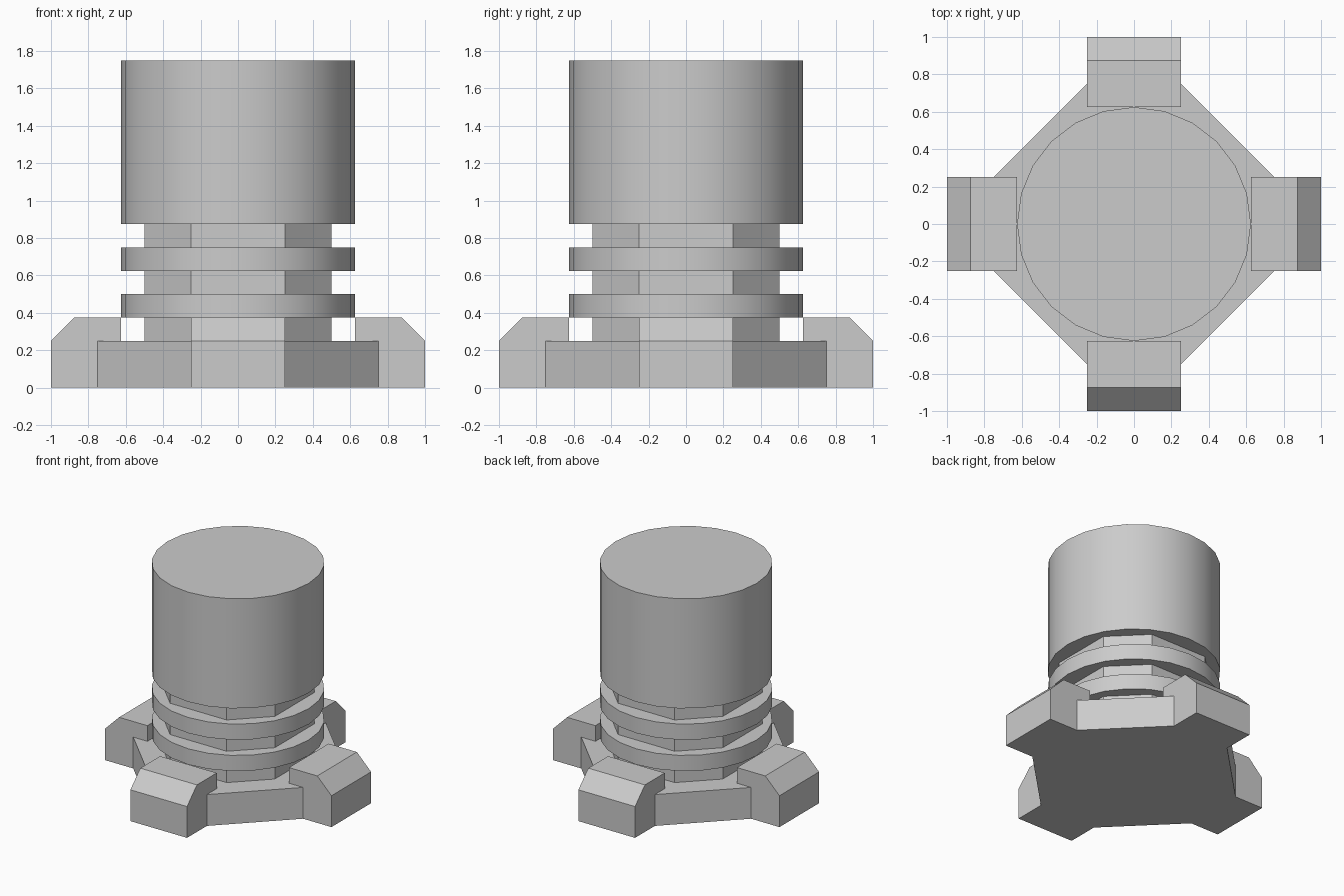
import bpy, bmesh
from math import radians, cos, sin, tau
from mathutils import Matrix

if "Cube" in bpy.data.objects:
    bpy.data.objects.remove(bpy.data.objects["Cube"])


def make_object(name, bm):
    bmesh.ops.recalc_face_normals(bm, faces=bm.faces)
    mesh = bpy.data.meshes.new(name)
    bm.to_mesh(mesh)
    bm.free()
    obj = bpy.data.objects.new(name, mesh)
    bpy.context.collection.objects.link(obj)
    return obj


def prism(name, outline, z0, z1, caps=True):
    """Extrude an xy outline from z0 to z1."""
    bm = bmesh.new()
    low = [bm.verts.new((x, y, z0)) for x, y in outline]
    high = [bm.verts.new((x, y, z1)) for x, y in outline]
    n = len(outline)
    for i in range(n):
        j = (i + 1) % n
        bm.faces.new((low[i], low[j], high[j], high[i]))
    if caps:
        bm.faces.new(low[::-1])
        bm.faces.new(high)
    if not caps:
        # keep outward direction explicit for open tubes
        bm.normal_update()
    return make_object(name, bm)


def octagon(a, b):
    """Octagon with flats at distance a and half flat width b."""
    return [(a, -b), (a, b), (b, a), (-b, a), (-a, b), (-a, -b), (-b, -a), (b, -a)]


def disc(name, z0, z1, r=0.625, sides=24):
    ring = [(r * cos(tau * i / sides), r * sin(tau * i / sides)) for i in range(sides)]
    obj = prism(name, ring, z0, z1)
    bpy.ops.object.select_all(action='DESELECT')
    obj.select_set(True)
    bpy.context.view_layer.objects.active = obj
    bpy.ops.object.shade_smooth_by_angle(angle=radians(30))


# Octagonal base plate
prism("base_plate", octagon(0.75, 0.25), 0, 0.25)

# Four clamp feet with chamfered outer tops, hooked over the plate edge
foot_profile = [(0.75, 0), (1, 0), (1, 0.25), (0.875, 0.375),
                (0.625, 0.375), (0.625, 0.25), (0.75, 0.25)]
for k, side in enumerate(("right", "back", "left", "front")):
    bm = bmesh.new()
    a = [bm.verts.new((x, -0.25, z)) for x, z in foot_profile]
    face = bm.faces.new(a)
    ext = bmesh.ops.extrude_face_region(bm, geom=[face])
    moved = [v for v in ext["geom"] if isinstance(v, bmesh.types.BMVert)]
    bmesh.ops.translate(bm, verts=moved, vec=(0, 0.5, 0))
    if len(bm.faces) == len(foot_profile) + 1:
        bm.faces.new(a)
    bmesh.ops.transform(bm, matrix=Matrix.Rotation(radians(90 * k), 4, 'Z'), verts=bm.verts)
    make_object("foot_" + side, bm)

# Octagonal neck sections between the round collars
for i, z in enumerate((0.25, 0.5, 0.75)):
    prism(f"neck_{i + 1}", octagon(0.5, 0.25), z, z + 0.125, caps=False)

# Round collars and main drum
disc("lower_collar", 0.375, 0.5)
disc("upper_collar", 0.625, 0.75)
disc("drum", 0.875, 1.75)
